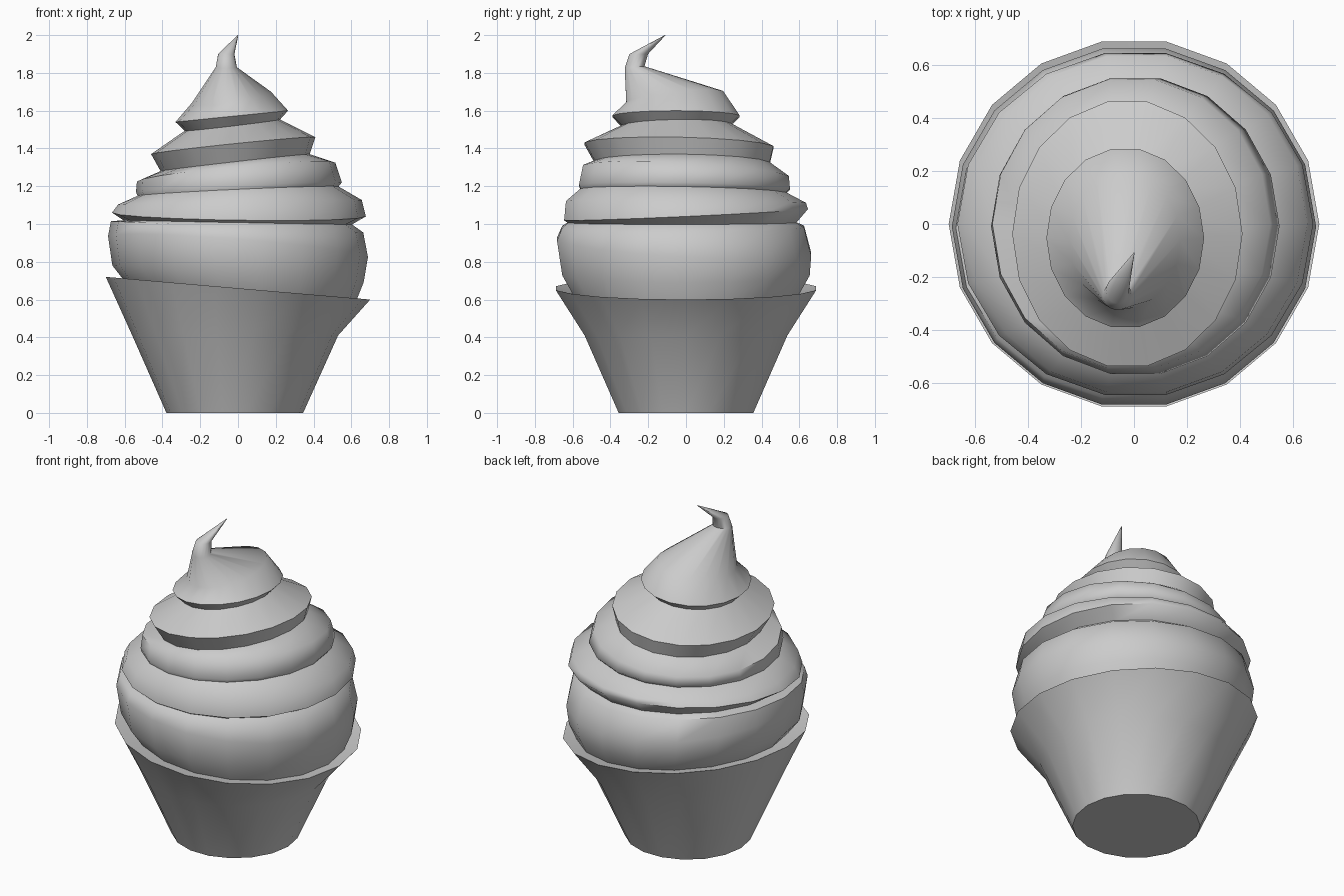
import bpy, bmesh, math

SIDES = 18


def loft(name, rings, cap_bottom=False, cap_top=False):
    """Skin a stack of tilted ellipses: (cx, cy, rx, ry, z, tilt_x, tilt_y)."""
    bm = bmesh.new()
    loops = []
    for cx, cy, rx, ry, z, tx, ty in rings:
        loop = []
        for i in range(SIDES):
            a = 2 * math.pi * i / SIDES
            c, s = math.cos(a), math.sin(a)
            loop.append(bm.verts.new((cx + rx * c, cy + ry * s, z + tx * c + ty * s)))
        loops.append(loop)
    for lo, hi in zip(loops, loops[1:]):
        for i in range(SIDES):
            j = (i + 1) % SIDES
            bm.faces.new((lo[i], lo[j], hi[j], hi[i]))
    if cap_bottom:
        bm.faces.new(loops[0][::-1])
    if cap_top:
        bm.faces.new(loops[-1])
    mesh = bpy.data.meshes.new(name)
    bm.to_mesh(mesh)
    bm.free()
    ob = bpy.data.objects.new(name, mesh)
    bpy.context.collection.objects.link(ob)
    bpy.context.view_layer.objects.active = ob
    ob.select_set(True)
    bpy.ops.object.shade_smooth_by_angle(angle=math.radians(60))
    ob.select_set(False)
    return ob


# Cup with slanted rim and a short inner lip
loft("cup", [
    (-.017, 0, .362, .362, 0, 0, 0),
    (-.015, 0, .545, .545, .41, 0, 0),
    (0, 0, .70, .70, .66, -.06, 0),
    (.015, 0, .61, .61, .64, -.05, 0),
], cap_bottom=True)

# Lowest, fattest swirl
loft("swirl_base", [
    (.015, 0, .61, .61, .64, -.05, 0),
    (0, 0, .665, .665, .735, -.045, 0),
    (0, -.01, .688, .683, .88, -.055, -.04),
    (-.005, -.015, .668, .65, .985, -.03, 0),
    (0, -.02, .60, .61, 1.01, -.01, 0),
])

# Second swirl
loft("swirl_lower", [
    (0, -.02, .60, .61, 1.005, -.01, 0),
    (.005, 0, .672, .655, 1.05, -.01, .03),
    (.01, 0, .645, .645, 1.115, .012, -.005),
    (0, -.015, .53, .55, 1.175, .025, -.01),
])

# Third swirl
loft("swirl_middle", [
    (0, -.015, .53, .55, 1.17, .025, -.01),
    (.005, -.008, .545, .567, 1.195, .025, -.01),
    (-.01, 0, .525, .553, 1.275, .05, -.03),
    (-.015, -.02, .395, .47, 1.325, .045, -.005),
])

# Fourth swirl
loft("swirl_upper", [
    (-.015, -.02, .395, .47, 1.325, .045, -.005),
    (-.025, -.037, .435, .507, 1.415, .045, -.01),
    (-.03, -.05, .25, .29, 1.525, .03, .005),
])

# Top swirl leaning forward into the curled tip
loft("swirl_top", [
    (-.03, -.05, .25, .29, 1.52, .03, .005),
    (-.033, -.053, .298, .342, 1.57, .03, 0),
    (-.035, -.06, .21, .26, 1.67, .03, .03),
    (-.062, -.272, .056, .053, 1.83, 0, .005),
    (-.062, -.25, .043, .05, 1.90, 0, 0),
    (0, -.11, .002, .002, 2.0, 0, 0),
], cap_top=True)
